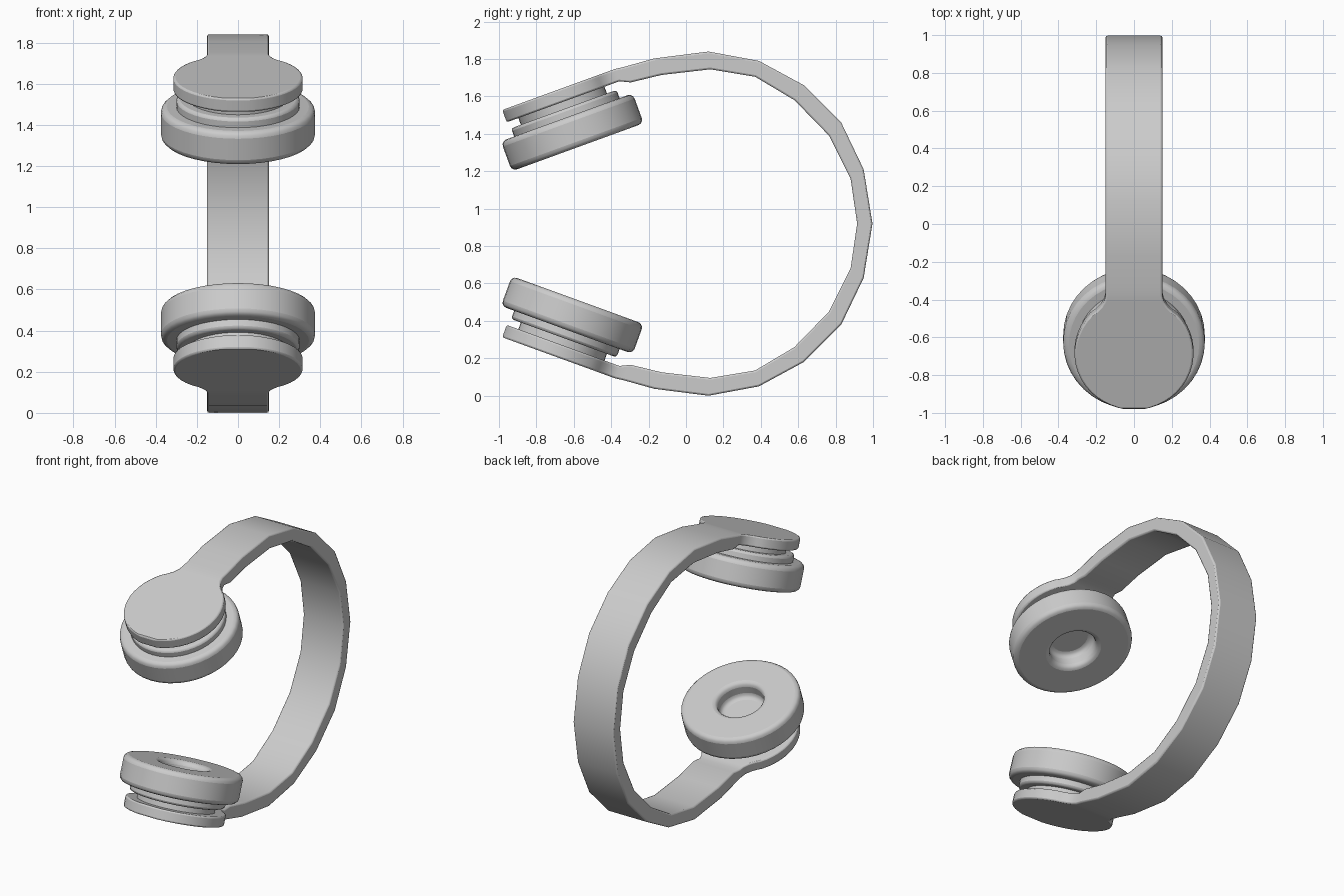
import bpy, bmesh, math
from mathutils import Matrix, Vector

if "Cube" in bpy.data.objects:
    bpy.data.objects.remove(bpy.data.objects["Cube"])

MID = 0.92                      # height of the symmetry plane
TILT = math.radians(20)         # slope of the ear cups
CUP_Y, CUP_Z = -0.69, 1.634     # centre of the upper outer plate
PLATE_R, PLATE_T, BAND_W = 0.315, 0.07, 0.15

grey = bpy.data.materials.new("grey plastic")
grey.diffuse_color = (0.6, 0.6, 0.6, 1)
grey.use_nodes = True
grey.node_tree.nodes["Principled BSDF"].inputs["Base Color"].default_value = grey.diffuse_color


def finish(name, bm, bevel, segments):
    bmesh.ops.recalc_face_normals(bm, faces=bm.faces)
    me = bpy.data.meshes.new(name)
    bm.to_mesh(me)
    bm.free()
    me.materials.append(grey)
    ob = bpy.data.objects.new(name, me)
    bpy.context.collection.objects.link(ob)
    mod = ob.modifiers.new("rounded edges", "BEVEL")
    mod.width, mod.segments = bevel, segments
    mod.limit_method, mod.angle_limit = "ANGLE", math.radians(40)
    bpy.ops.object.select_all(action="DESELECT")
    ob.select_set(True)
    bpy.context.view_layer.objects.active = ob
    bpy.ops.object.shade_smooth_by_angle(angle=math.radians(35))
    return ob


def lathe(name, profile, top, bevel, segments=3):
    """Spin (radius, depth) points about the tilted cup axis."""
    bm = bmesh.new()
    verts = [bm.verts.new((r, 0, d)) for r, d in profile]
    edges = [bm.edges.new(p) for p in zip(verts, verts[1:])]
    bmesh.ops.spin(bm, geom=verts + edges, axis=(0, 0, 1), cent=(0, 0, 0),
                   angle=math.tau, steps=40)
    bmesh.ops.remove_doubles(bm, verts=bm.verts, dist=1e-4)
    z = CUP_Z if top else 2 * MID - CUP_Z
    turn = math.pi + TILT if top else -TILT
    bm.transform(Matrix.Translation((0, CUP_Y, z)) @ Matrix.Rotation(turn, 4, "X"))
    finish(name, bm, bevel, segments)


# headband with round end plates: stations of (outer point, inner point, half width)
along = Vector((math.cos(TILT), math.sin(TILT)))
inward = Vector((math.sin(TILT), -math.cos(TILT)))
centre = Vector((CUP_Y, CUP_Z))
stations = []
for i in range(17):
    t = math.radians(9 + i * 7.75)
    stations.append((-PLATE_R * math.cos(t), PLATE_R * math.sin(t)))
# curved shoulder from the plate into the band
stations += [(0.232, 0.207), (0.262, 0.178), (0.295, 0.158), (0.33, BAND_W)]
stations = [(centre + along * s, centre + along * s + inward * PLATE_T, w)
            for s, w in stations]
arc = [((-0.335, 1.757), (-0.295, 1.675)), ((-0.17, 1.803), (-0.13, 1.715)),
       ((0.12, 1.84), (0.13, 1.745)), ((0.39, 1.79), (0.37, 1.705)),
       ((0.63, 1.66), (0.58, 1.58)), ((0.83, 1.46), (0.765, 1.39)),
       ((0.95, 1.21), (0.88, 1.16))]
stations += [(Vector(o), Vector(i), BAND_W) for o, i in arc]


def flip(p):
    return Vector((p[0], 2 * MID - p[1]))


lower = [(flip(o), flip(i), w) for o, i, w in reversed(stations)]
stations += [(Vector((0.997, MID)), Vector((0.915, MID)), BAND_W)] + lower

bm = bmesh.new()
rings = []
for o, i, w in stations:
    rings.append([bm.verts.new((x, p[0], p[1]))
                  for x, p in ((-w, o), (w, o), (w, i), (-w, i))])
for a, b in zip(rings, rings[1:]):
    for k in range(4):
        bm.faces.new((a[k], a[(k + 1) % 4], b[(k + 1) % 4], b[k]))
bm.faces.new(rings[0])
bm.faces.new(rings[-1])
finish("headband", bm, 0.016, 2)

# ear cups: stem, stepped ring and hollow cushion
for side, top in (("upper", True), ("lower", False)):
    lathe(side + "_cup_stem", [(0, 0.05), (0.245, 0.05), (0.245, 0.13), (0, 0.13)],
          top, 0.005, 1)
    lathe(side + "_cup_ring", [(0, 0.108), (0.3, 0.108), (0.3, 0.175), (0, 0.175)],
          top, 0.015, 2)
    lathe(side + "_ear_cushion",
          [(0, 0.155), (0.375, 0.155), (0.375, 0.325), (0.145, 0.325),
           (0.145, 0.215), (0, 0.215)], top, 0.03)
